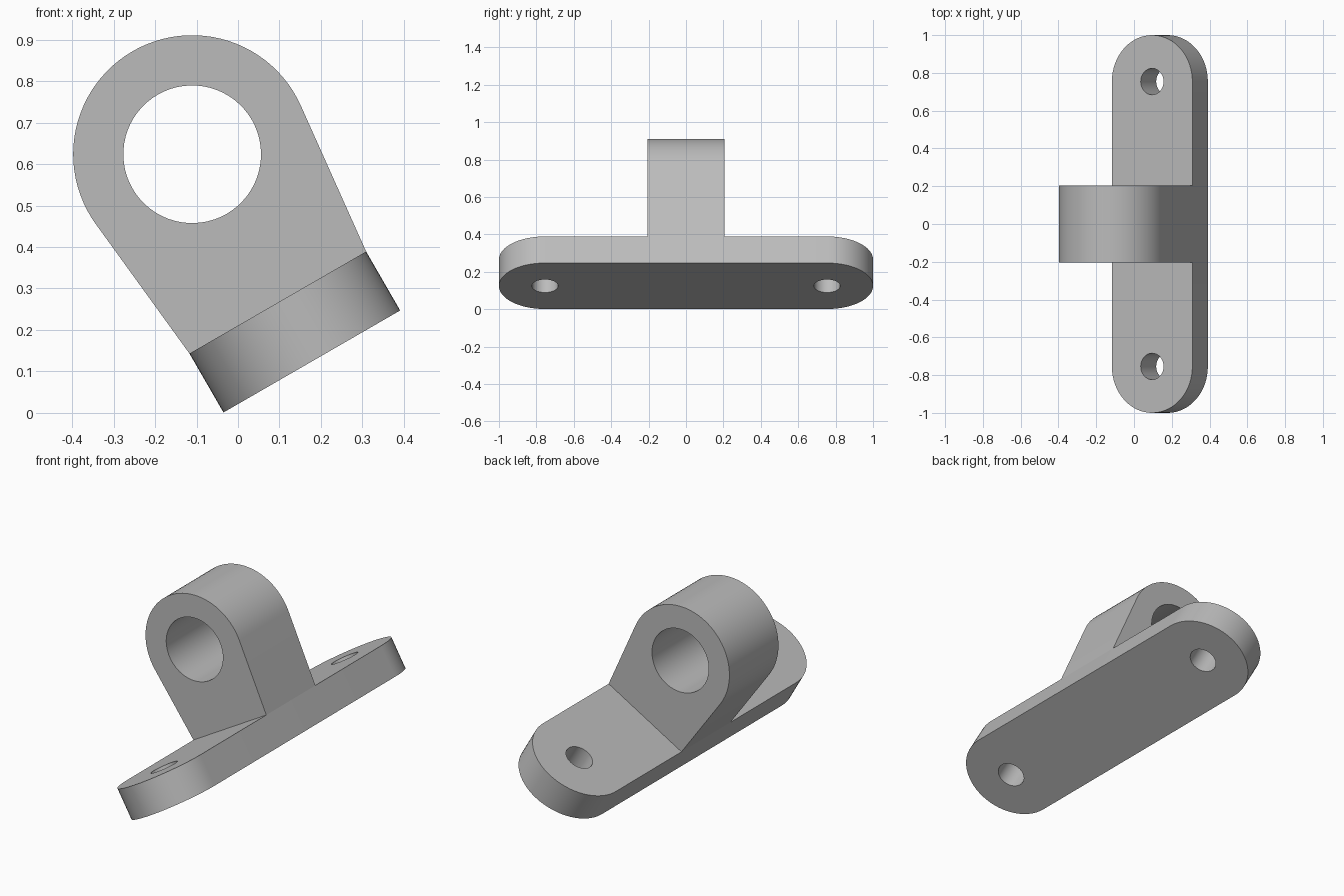
import bpy
import bmesh
from math import sin, cos, pi, radians, acos, atan2, hypot
from mathutils import Matrix, Vector

cube = bpy.data.objects.get("Cube")
if cube:
    bpy.data.objects.remove(cube, do_unlink=True)

steel = bpy.data.materials.new("grey_steel")
steel.use_nodes = True
grey = (0.5, 0.5, 0.5, 1)
steel.diffuse_color = grey
steel.node_tree.nodes["Principled BSDF"].inputs["Base Color"].default_value = grey

HALF_WIDTH, THICK = 0.246, 0.164      # base plate
HOLE_Y = 1 - HALF_WIDTH               # screw holes sit at the end-arc centres
EYE_Z, EYE_R, BORE_R = 0.577, 0.287, 0.166
LUG_HALF = 0.205

# The whole bracket is tilted about its long axis
TILT = Matrix.Translation((0.178, 0, 0.124)) @ Matrix.Rotation(radians(-30), 4, "Y")


def arc(cx, cy, r, start, end, steps):
    return [(cx + r * cos(start + (end - start) * i / steps),
             cy + r * sin(start + (end - start) * i / steps))
            for i in range(steps + 1)]


def circle(cx, cy, r, steps=64):
    return arc(cx, cy, r, 0, 2 * pi, steps)[:-1]


def extruded_plate(name, loops, depth, placement):
    """Fill an outline with holes and extrude it along local z."""
    bm = bmesh.new()
    edges = []
    for loop in loops:
        verts = [bm.verts.new((x, y, 0)) for x, y in loop]
        edges += [bm.edges.new((verts[i - 1], v)) for i, v in enumerate(verts)]
    bmesh.ops.triangle_fill(bm, edges=edges, use_beauty=True, normal=Vector((0, 0, 1)))
    result = bmesh.ops.extrude_face_region(bm, geom=bm.faces[:], use_keep_orig=True)
    top = [g for g in result["geom"] if isinstance(g, bmesh.types.BMVert)]
    bmesh.ops.translate(bm, verts=top, vec=(0, 0, depth))
    bmesh.ops.recalc_face_normals(bm, faces=bm.faces[:])
    bm.transform(TILT @ placement)
    mesh = bpy.data.meshes.new(name)
    bm.to_mesh(mesh)
    bm.free()
    mesh.materials.append(steel)
    obj = bpy.data.objects.new(name, mesh)
    bpy.context.collection.objects.link(obj)
    bpy.ops.object.select_all(action="DESELECT")
    obj.select_set(True)
    bpy.context.view_layer.objects.active = obj
    bpy.ops.object.shade_smooth_by_angle(angle=radians(25))


# Base plate: rounded-end slab with two screw holes
slab = arc(0, HOLE_Y, HALF_WIDTH, 0, pi, 32) + arc(0, -HOLE_Y, HALF_WIDTH, pi, 2 * pi, 32)
screw_holes = [circle(0, side * HOLE_Y, 0.07, 32) for side in (-1, 1)]
extruded_plate("base_plate", [slab] + screw_holes, THICK, Matrix())

# Lug: plate edges run tangent to the round eye
drop = THICK - EYE_Z
tangent = atan2(drop, HALF_WIDTH) + acos(EYE_R / hypot(drop, HALF_WIDTH))
lug = [(-HALF_WIDTH, THICK), (HALF_WIDTH, THICK)]
lug += arc(0, EYE_Z, EYE_R, tangent, pi - tangent, 48)
upright = Matrix.Translation((0, LUG_HALF, 0)) @ Matrix.Rotation(pi / 2, 4, "X")
extruded_plate("pivot_lug", [lug, circle(0, EYE_Z, BORE_R)], 2 * LUG_HALF, upright)
